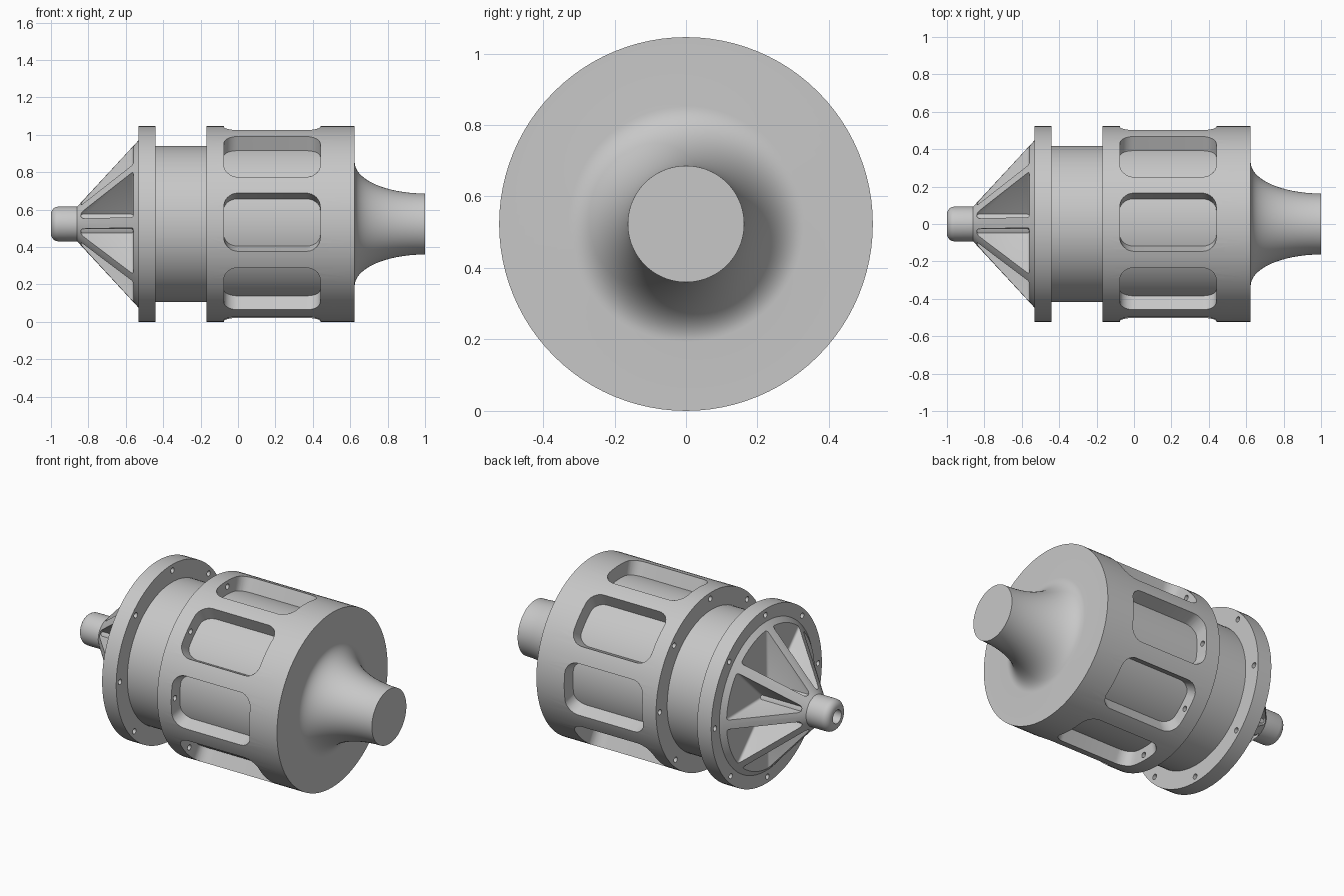
import bpy, bmesh
from math import sin, cos, pi, radians
from mathutils import Vector

if "Cube" in bpy.data.objects:
    bpy.data.objects.remove(bpy.data.objects["Cube"], do_unlink=True)

AXIS_Z = 0.523
R = 0.523            # outer radius of flange and housing
CORE_R = 0.418       # exposed neck
FLOOR_R = 0.441      # window floors
COUNT = 8            # ribs, windows and bolt holes around the axis
PHASE = radians(-1.1)

grey = bpy.data.materials.new("plain grey")
grey.use_nodes = True
grey.diffuse_color = (0.575, 0.575, 0.575, 1)
grey.node_tree.nodes["Principled BSDF"].inputs["Base Color"].default_value = (0.575, 0.575, 0.575, 1)


def polar(x, r, t):
    return Vector((x, r * cos(t), AXIS_Z + r * sin(t)))


def make_object(name, bm):
    bmesh.ops.recalc_face_normals(bm, faces=bm.faces)
    mesh = bpy.data.meshes.new(name)
    bm.to_mesh(mesh)
    bm.free()
    mesh.materials.append(grey)
    obj = bpy.data.objects.new(name, mesh)
    bpy.context.collection.objects.link(obj)
    return obj


def lathe(name, profile, steps=96):
    """Turn a closed loop of (x, radius) points, or one ending on the axis."""
    bm = bmesh.new()
    verts = [bm.verts.new(polar(x, r, 0)) for x, r in profile]
    edges = [bm.edges.new(p) for p in zip(verts, verts[1:])]
    bmesh.ops.spin(bm, geom=verts + edges, cent=(0, 0, AXIS_Z), axis=(1, 0, 0),
                   angle=2 * pi, steps=steps)
    bmesh.ops.remove_doubles(bm, verts=bm.verts, dist=1e-5)
    return make_object(name, bm)


def add_prism(bm, bottom, top):
    """Closed solid between two matching loops of points."""
    a = [bm.verts.new(p) for p in bottom]
    b = [bm.verts.new(p) for p in top]
    faces = [bm.faces.new(a), bm.faces.new(b)]
    for i in range(len(a)):
        j = (i + 1) % len(a)
        faces.append(bm.faces.new((a[i], a[j], b[j], b[i])))
    bmesh.ops.recalc_face_normals(bm, faces=faces)


def cut(obj, cutter):
    mod = obj.modifiers.new("cut", 'BOOLEAN')
    mod.operation = 'DIFFERENCE'
    mod.solver = 'EXACT'
    mod.object = cutter
    bpy.context.view_layer.objects.active = obj
    bpy.ops.object.modifier_apply(modifier=mod.name)


# Cutter: rib pockets, wedges between neighbouring ribs
bm = bmesh.new()
step = 2 * pi / COUNT
for k in range(COUNT):
    mid = PHASE + (k + 0.5) * step
    apex = 0.028 / sin(step / 2)
    loops = []
    for x in (-0.84, -0.56):
        tip = polar(x, apex, mid)
        sides = [tip + Vector((0, cos(a), sin(a))) * 0.6
                 for a in (mid - step / 2, mid + step / 2)]
        loops.append([tip] + sides)
    add_prism(bm, *loops)
bmesh.ops.bevel(bm, geom=list(bm.edges), offset=0.012, segments=3,
                profile=0.5, affect='EDGES')
pocket_cutter = make_object("pocket_cutter", bm)

# Cutter: rounded windows with slightly tapered walls
bm = bmesh.new()
half_x, half_t, corner = 0.258, radians(17.2), 0.076
for k in range(COUNT):
    outline = []
    for q, (sx, st) in enumerate([(1, 1), (-1, 1), (-1, -1), (1, -1)]):
        for i in range(9):
            a = (q + i / 8) * pi / 2
            outline.append((0.182 + sx * (half_x - corner) + corner * cos(a),
                            st * (half_t - corner / R) + corner / R * sin(a)))
    mid = PHASE + k * step
    add_prism(bm, *[[polar(x, r, mid + t * taper) for x, t in outline]
                    for r, taper in ((0.39, 0.94), (0.62, 1.04))])
window_cutter = make_object("window_cutter", bm)

# Cutter: bolt holes through the flange and the housing's front wall
bm = bmesh.new()
for k in range(COUNT):
    c = polar(0, 0.487, PHASE + k * step)
    ring = [c + Vector((0, cos(a), sin(a))) * 0.016
            for a in (2 * pi * i / 16 for i in range(16))]
    add_prism(bm, [p + Vector((-0.6, 0, 0)) for p in ring],
              [p + Vector((0.05, 0, 0)) for p in ring])
bolt_cutter = make_object("bolt_cutter", bm)

# Nose tip: rounded tube with a blind bore
rounded = [(-0.96 - 0.04 * sin(a), 0.053 + 0.04 * cos(a))
           for a in (pi / 2 * (1 - i / 6) for i in range(7))]
nose_tip = lathe("nose_tip", [(-0.88, 0), (-0.88, 0.04), (-1.0, 0.04)]
                 + rounded + [(-0.85, 0.093), (-0.85, 0)])

# Ribbed nose cone around a central hub
nose_cone = lathe("nose_cone", [(-0.86, 0), (-0.86, 0.093), (-0.533, 0.446),
                                (-0.50, 0.446), (-0.50, 0)])
cut(nose_cone, pocket_cutter)
hub = lathe("nose_hub", [(-0.845, 0), (-0.845, 0.104), (-0.55, 0.104), (-0.55, 0)])

# Drilled flange
flange = lathe("flange", [(-0.533, 0), (-0.533, R), (-0.44, R), (-0.44, 0)])
cut(flange, bolt_cutter)

# Core barrel: exposed neck, then a wider drum that floors the windows
core = lathe("core_barrel", [(-0.47, 0), (-0.47, CORE_R), (-0.12, CORE_R),
                             (-0.12, FLOOR_R), (0.52, FLOOR_R), (0.52, 0)])

# Windowed housing flowing into the flared tail stem
flare = [(1.0 - 0.376 * cos(a), 0.33 - 0.167 * sin(a))
         for a in (pi / 2 * i / 24 for i in range(25))]
housing = lathe("housing_and_tail", [(0.5, 0), (0.5, 0.41), (-0.168, 0.41), (-0.168, R),
                                     (0.624, R)] + flare + [(1.0, 0)])
cut(housing, window_cutter)
cut(housing, bolt_cutter)

for cutter in (pocket_cutter, window_cutter, bolt_cutter):
    bpy.data.objects.remove(cutter, do_unlink=True)

# Smooth turned surfaces, crisp machined edges
for obj in (nose_tip, nose_cone, hub, flange, core, housing):
    bpy.ops.object.select_all(action='DESELECT')
    obj.select_set(True)
    bpy.context.view_layer.objects.active = obj
    bpy.ops.object.shade_smooth_by_angle(angle=radians(30))
